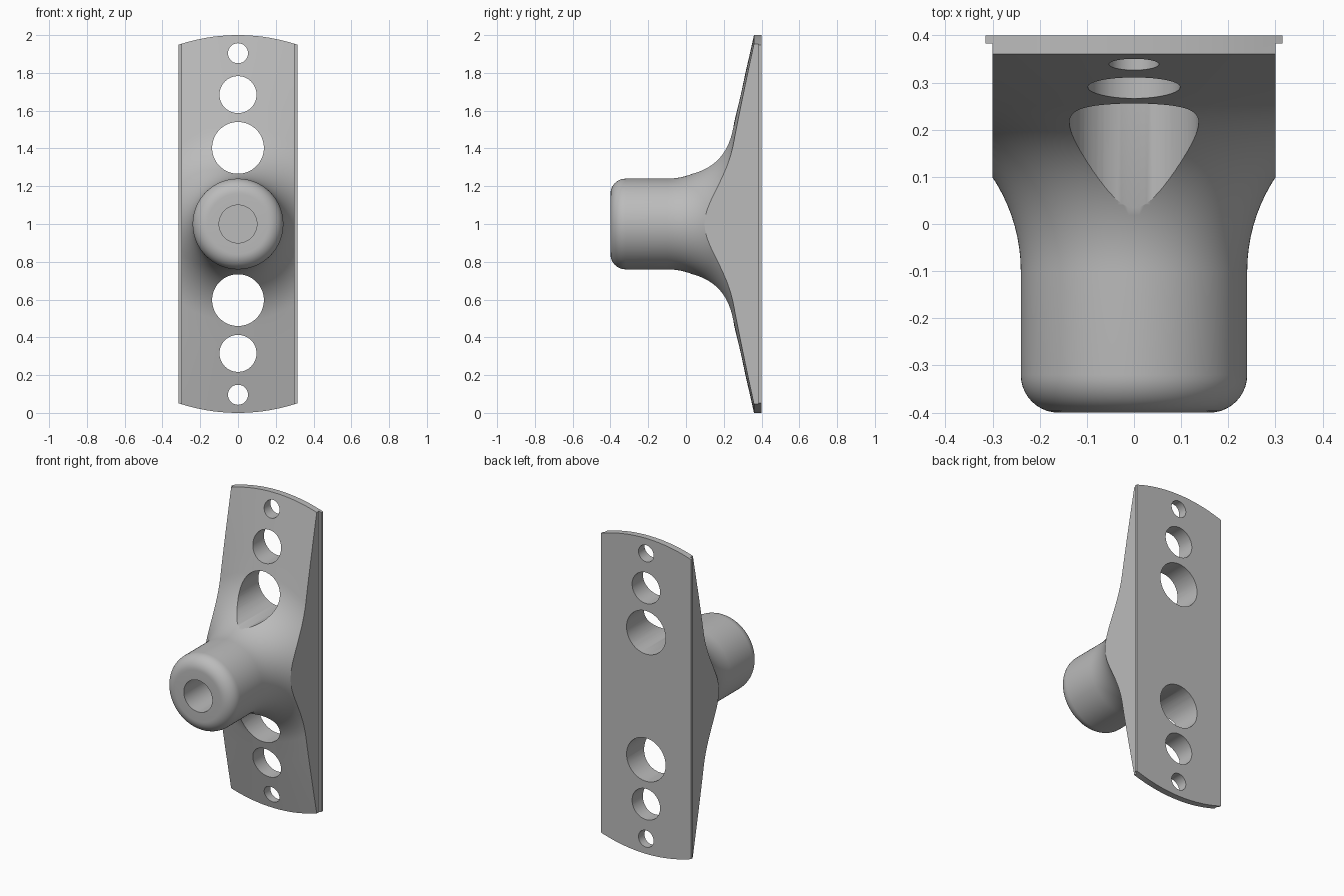
import bpy, bmesh
from math import sin, cos, pi, radians
from mathutils import Vector

default = bpy.data.objects.get("Cube")
if default:
    bpy.data.objects.remove(default, do_unlink=True)

grey = bpy.data.materials.new("plain grey")
grey.use_nodes = True
grey.diffuse_color = (0.5, 0.5, 0.5, 1)
grey.node_tree.nodes["Principled BSDF"].inputs["Base Color"].default_value = (0.5, 0.5, 0.5, 1)

CENTRE = Vector((0, 0, 1))


def make_object(name, bm):
    bmesh.ops.recalc_face_normals(bm, faces=bm.faces)
    mesh = bpy.data.meshes.new(name)
    bm.to_mesh(mesh)
    bm.free()
    mesh.materials.append(grey)
    obj = bpy.data.objects.new(name, mesh)
    bpy.context.collection.objects.link(obj)
    return obj


def lathe(name, profile, centre, steps):
    """Spin (radius, y) points about an axis parallel to y."""
    bm = bmesh.new()
    verts = [bm.verts.new(centre + Vector((r, y, 0))) for r, y in profile]
    edges = [bm.edges.new(pair) for pair in zip(verts, verts[1:])]
    bmesh.ops.spin(bm, geom=verts + edges, cent=centre, axis=(0, 1, 0),
                   angle=2 * pi, steps=steps)
    bmesh.ops.remove_doubles(bm, verts=bm.verts, dist=1e-5)
    return make_object(name, bm)


def arc(r, y, radius, start, end, count):
    """Arc points; the angle is measured from +radius toward +y."""
    angles = [radians(start + (end - start) * i / count) for i in range(count + 1)]
    return [(r + radius * cos(a), y + radius * sin(a)) for a in angles]


def boolean(target, cutter, operation):
    mod = target.modifiers.new(cutter.name, "BOOLEAN")
    mod.operation, mod.solver, mod.object = operation, "EXACT", cutter
    bpy.ops.object.select_all(action="DESELECT")
    bpy.context.view_layer.objects.active = target
    target.select_set(True)
    bpy.ops.object.modifier_apply(modifier=mod.name)
    bpy.data.objects.remove(cutter, do_unlink=True)


# Flared round body with a blind bore in the knob
flare = arc(0.6, -0.1, 0.36, 180, 103, 20)
r0, y0 = flare[-1]
cone = [(r0 + (1 - r0) * t / 4, y0 + (0.36 - y0) * t / 4) for t in range(1, 5)]
profile = ([(0, 0.2), (0.1, 0.2), (0.1, -0.4)]
           + arc(0.16, -0.32, 0.08, -90, 0, 10)
           + flare + cone + [(1, 0.4), (0, 0.4)])
body = lathe("flared_mount", profile, CENTRE, 144)

# Trim to a strip, with a thin wider flange at the back
bm = bmesh.new()
half = [(0.3, -1), (0.3, 0.383), (0.315, 0.383), (0.315, 0.6)]
outline = half + [(-x, y) for x, y in reversed(half)]
face = bm.faces.new([bm.verts.new((x, y, -0.5)) for x, y in outline])
ext = bmesh.ops.extrude_face_region(bm, geom=[face])
bmesh.ops.translate(bm, vec=(0, 0, 3),
                    verts=[v for v in ext["geom"] if isinstance(v, bmesh.types.BMVert)])
boolean(body, make_object("strip_trim", bm), "INTERSECT")

# Through holes, mirrored above and below the knob
for offset, radius in ((0.403, 0.137), (0.685, 0.098), (0.904, 0.053)):
    for side in (1, -1):
        tube = [(0, -0.7), (radius, -0.7), (radius, 0.7), (0, 0.7)]
        hole = lathe("hole_cutter", tube, CENTRE + Vector((0, 0, side * offset)), 64)
        boolean(body, hole, "DIFFERENCE")

bpy.ops.object.select_all(action="DESELECT")
body.select_set(True)
bpy.context.view_layer.objects.active = body
bpy.ops.object.shade_smooth_by_angle(angle=radians(30))
